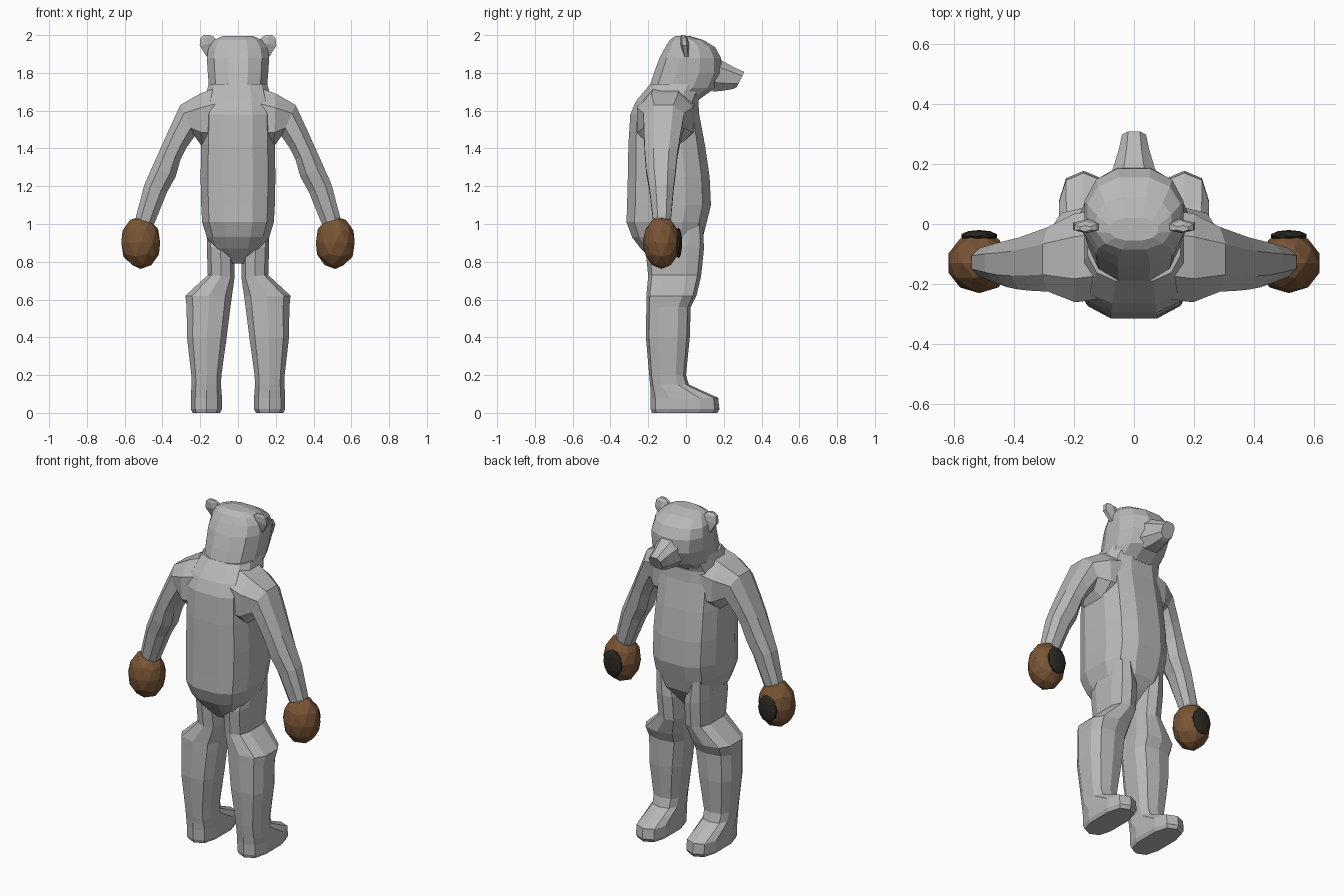
import bpy, bmesh, math
from mathutils import Vector


def material(name, rgb):
    m = bpy.data.materials.new(name)
    m.diffuse_color = (*rgb, 1)
    return m


GREY = material("grey_fur", (0.48, 0.48, 0.48))
BROWN = material("brown_leather", (0.19, 0.09, 0.035))
DARK = material("dark_pad", (0.025, 0.021, 0.017))


def finish(bm, name, mat, mirror):
    bmesh.ops.recalc_face_normals(bm, faces=bm.faces)
    mesh = bpy.data.meshes.new(name)
    bm.to_mesh(mesh)
    bm.free()
    mesh.materials.append(mat)
    ob = bpy.data.objects.new(name, mesh)
    bpy.context.collection.objects.link(ob)
    if mirror:
        ob.modifiers.new("mirror", 'MIRROR').use_axis[0] = True
    return ob


def loft(name, rings, n, power=0.8, mirror=False):
    """Skin through rings given as (centre, half axis u, half axis v)."""
    angles = [2 * math.pi * (i + 0.5) / n for i in range(n)]

    def soft(v):
        return math.copysign(abs(v) ** power, v)
    cs = [soft(math.cos(a)) for a in angles]
    sn = [soft(math.sin(a)) for a in angles]
    mc, ms = max(cs), max(sn)
    bm = bmesh.new()
    loops = [[bm.verts.new(c + u * p / mc + v * q / ms) for p, q in zip(cs, sn)]
             for c, u, v in rings]
    for a, b in zip(loops, loops[1:]):
        for i in range(n):
            j = (i + 1) % n
            bm.faces.new((a[i], a[j], b[j], b[i]))
    bm.faces.new(loops[0])
    bm.faces.new(loops[-1])
    return finish(bm, name, GREY, mirror)


def limb_ring(x0, z0, x1, z1, y0, y1):
    """Ring spanning an outer and an inner point, with a depth range."""
    a, b = Vector((x0, 0, z0)), Vector((x1, 0, z1))
    return ((a + b) / 2 + Vector((0, (y0 + y1) / 2, 0)), (a - b) / 2,
            Vector((0, (y1 - y0) / 2, 0)))


def body_ring(z, half, y0, y1):
    return limb_ring(half, z, -half, z, y0, y1)


# torso and neck
loft("torso", [body_ring(*r) for r in [
    (0.79, 0.06, -0.16, -0.02), (0.87, 0.135, -0.24, 0.05),
    (0.93, 0.165, -0.285, 0.09), (1.01, 0.19, -0.315, 0.11),
    (1.10, 0.195, -0.312, 0.132), (1.25, 0.198, -0.308, 0.125),
    (1.42, 0.195, -0.305, 0.10), (1.58, 0.19, -0.295, 0.07),
    (1.65, 0.18, -0.265, 0.065), (1.74, 0.155, -0.19, 0.10)]], 12, 0.7)

# head
loft("head", [body_ring(*r) for r in [
    (1.66, 0.15, -0.22, 0.07), (1.72, 0.153, -0.195, 0.155),
    (1.80, 0.16, -0.17, 0.19), (1.88, 0.165, -0.14, 0.185),
    (1.935, 0.155, -0.11, 0.155), (1.975, 0.125, -0.085, 0.09),
    (1.995, 0.08, -0.055, 0.02)]], 12, 0.85)

# snout, running forward
loft("snout", [(Vector((0, y, (z0 + z1) / 2)), Vector((w, 0, 0)),
                Vector((0, (t1 - t0) / 2, (z1 - z0) / 2)))
               for y, w, z0, z1, t0, t1 in [
    (0.14, 0.085, 1.70, 1.90, 0, 0), (0.19, 0.068, 1.705, 1.865, 0, 0),
    (0.25, 0.05, 1.715, 1.832, 0, 0), (0.288, 0.04, 1.725, 1.805, -0.02, 0.02)]],
     8, 0.8)

# ears: cupped wedges, narrow at the root
loft("ears", [limb_ring(*r) for r in [
    (0.165, 1.885, 0.115, 1.91, -0.015, 0.02),
    (0.203, 1.945, 0.11, 1.965, -0.03, 0.015),
    (0.198, 1.985, 0.125, 1.988, -0.03, 0.008),
    (0.18, 2.0, 0.145, 2.0, -0.025, -0.005)]], 6, 0.9, True)

# arms, shoulder to wrist
loft("arms", [limb_ring(*r) for r in [
    (0.12, 1.72, 0.12, 1.40, -0.25, 0.045),
    (0.20, 1.69, 0.19, 1.41, -0.26, 0.035),
    (0.305, 1.63, 0.23, 1.465, -0.225, -0.01),
    (0.365, 1.50, 0.275, 1.40, -0.222, -0.03),
    (0.41, 1.40, 0.305, 1.34, -0.218, -0.045),
    (0.455, 1.30, 0.33, 1.25, -0.21, -0.055),
    (0.495, 1.21, 0.375, 1.17, -0.195, -0.065),
    (0.54, 1.04, 0.44, 1.01, -0.175, -0.08),
    (0.54, 0.99, 0.46, 0.97, -0.17, -0.09)]], 8, 0.85, True)

# legs flowing into the feet
loft("legs", [limb_ring(*r) for r in [
    (0.16, 1.02, 0.05, 0.98, -0.17, 0.09),
    (0.165, 0.88, 0.02, 0.86, -0.215, 0.095),
    (0.16, 0.73, 0.018, 0.72, -0.20, 0.08),
    (0.278, 0.62, 0.032, 0.62, -0.21, 0.055),
    (0.272, 0.56, 0.04, 0.56, -0.21, 0.025),
    (0.27, 0.40, 0.06, 0.40, -0.212, 0.02),
    (0.247, 0.20, 0.088, 0.20, -0.195, 0.0),
    (0.245, 0.15, 0.09, 0.15, -0.19, 0.015),
    (0.248, 0.12, 0.088, 0.12, -0.188, 0.08),
    (0.25, 0.08, 0.085, 0.08, -0.187, 0.17),
    (0.25, 0.02, 0.085, 0.02, -0.187, 0.177),
    (0.24, 0.0, 0.095, 0.0, -0.18, 0.165)]], 10, 0.7, True)


# fists with dark pads on their forward side
def ball(name, centre, size, mat, div):
    bm = bmesh.new()
    bmesh.ops.create_icosphere(bm, subdivisions=div, radius=1)
    for v in bm.verts:
        v.co = Vector([c + s * p for c, s, p in zip(centre, size, v.co)])
    return finish(bm, name, mat, True)


ball("fists", (0.515, -0.13, 0.902), (0.108, 0.1, 0.14), BROWN, 2)
ball("fist_pads", (0.515, -0.04, 0.90), (0.062, 0.02, 0.082), DARK, 2)
